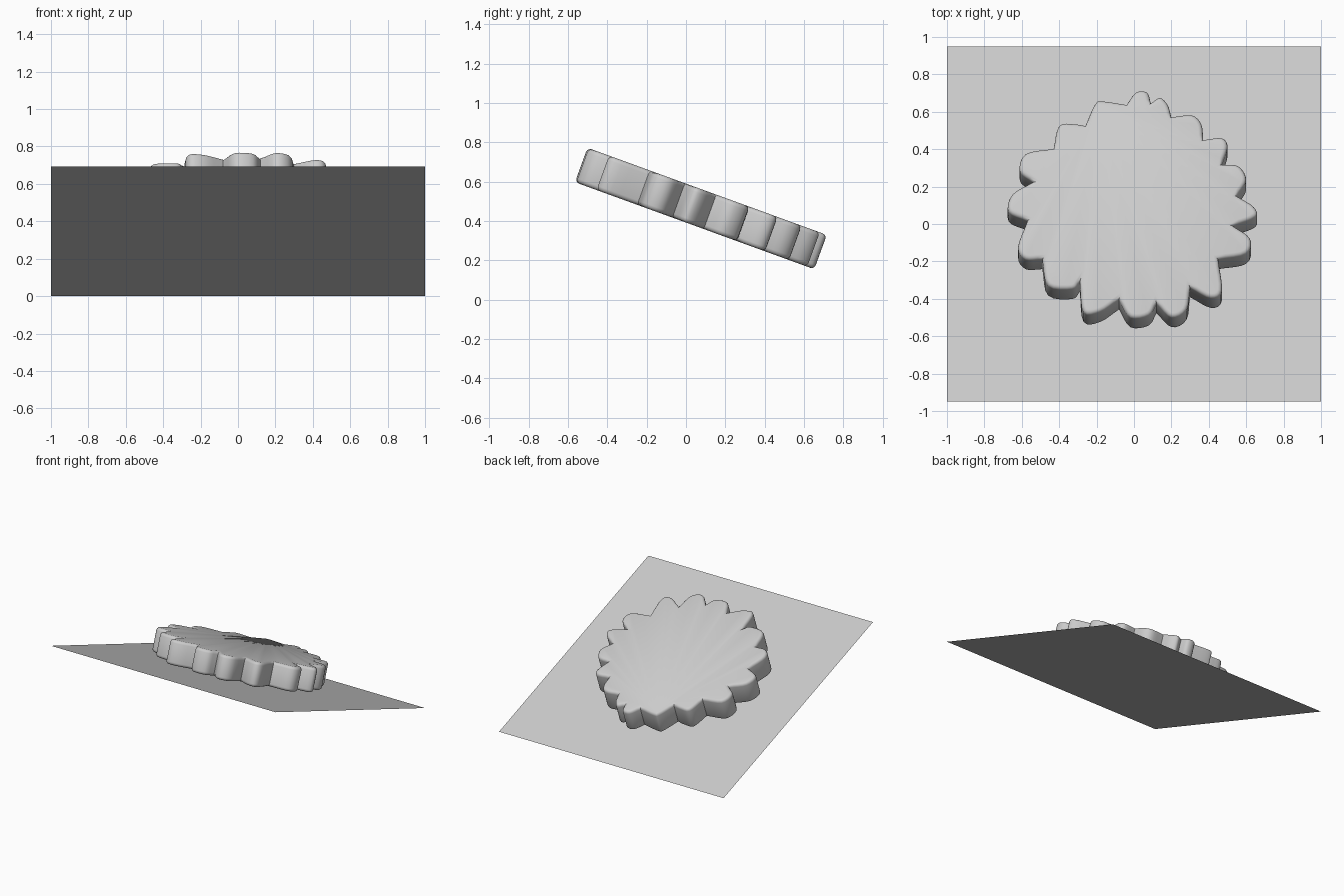
import bpy
import bmesh
import math
from mathutils import Matrix, Vector

cube = bpy.data.objects.get("Cube")
if cube:
    bpy.data.objects.remove(cube, do_unlink=True)

TILT = math.radians(20)
CENTRE_HEIGHT = 0.346
PLACE = Matrix.Translation((0, 0, CENTRE_HEIGHT)) @ Matrix.Rotation(-TILT, 4, "X")

# One plain grey for everything
GREY = (0.6, 0.6, 0.6, 1)
grey = bpy.data.materials.new("plain grey")
grey.use_nodes = True
grey.diffuse_color = GREY
grey.node_tree.nodes["Principled BSDF"].inputs["Base Color"].default_value = GREY


def add_part(name, bm):
    """Turn a bmesh into a tilted, grey object."""
    bm.transform(PLACE)
    mesh = bpy.data.meshes.new(name)
    bm.to_mesh(mesh)
    bm.free()
    mesh.materials.append(grey)
    part = bpy.data.objects.new(name, mesh)
    bpy.context.collection.objects.link(part)
    return part


def spline(a, b, c, d, t):
    """Smooth curve from b to c, guided by a and d."""
    return 0.5 * (2 * b + (c - a) * t + (2 * a - 5 * b + 4 * c - d) * t ** 2
                  + (3 * b - a - 3 * c + d) * t ** 3)


# Sloping sheet
bm = bmesh.new()
bmesh.ops.create_grid(bm, x_segments=1, y_segments=1, size=1)
bmesh.ops.scale(bm, vec=(1, 1.011, 1), verts=bm.verts)
add_part("sloping_sheet", bm)

# Scalloped disc: each petal has a sharp notch, then two shoulders (hundredths)
PETALS = [
    ((-4, 60), (1, 67), (7, 67)),
    ((9, 61), (14, 64), (18, 60)),
    ((20, 53), (31, 54), (36, 49)),
    ((37, 40), (47, 41), (50, 36)),
    ((47, 26), (56, 25), (60, 17)),
    ((55, 8), (64, 2), (65, -4)),
    ((53, -9), (62, -16), (60, -25)),
    ((45, -28), (47, -46), (41, -50)),
    ((30, -44), (28, -57), (20, -61)),
    ((12, -53), (8, -60), (-2, -61)),
    ((-8, -51), (-18, -58), (-27, -58)),
    ((-29, -41), (-33, -45), (-46, -43)),
    ((-49, -28), (-58, -28), (-62, -21)),
    ((-57, -6), (-67, -1), (-65, 9)),
    ((-54, 16), (-61, 22), (-58, 32)),
    ((-43, 35), (-40, 48), (-32, 49)),
    ((-26, 48), (-21, 60), (-17, 62)),
]
STEPS = 4
outline = []
for i, petal in enumerate(PETALS):
    notch, first, second = (Vector(p) / 100 for p in petal)
    end = Vector(PETALS[(i + 1) % len(PETALS)][0]) / 100
    path = [2 * notch - first, notch, first, second, end, 2 * end - second]
    for k in range(3):
        outline += [spline(*path[k:k + 4], s / STEPS) for s in range(STEPS)]

BOTTOM, TOP, ROUNDING = 0.044, 0.23, 0.022
bm = bmesh.new()
base = bm.faces.new([bm.verts.new((p.x, p.y, BOTTOM)) for p in outline])
raised = bmesh.ops.extrude_face_region(bm, geom=[base], use_keep_orig=True)
lifted = [v for v in raised["geom"] if isinstance(v, bmesh.types.BMVert)]
bmesh.ops.translate(bm, vec=(0, 0, TOP - BOTTOM), verts=lifted)
bmesh.ops.recalc_face_normals(bm, faces=bm.faces)

# Round the upper and lower rims only
rims = [e for e in bm.edges if abs(e.verts[0].co.z - e.verts[1].co.z) < 0.001]
bmesh.ops.bevel(bm, geom=rims, offset=ROUNDING, segments=3, profile=0.5,
                affect="EDGES", clamp_overlap=False)
disc = add_part("scalloped_disc", bm)

bpy.ops.object.select_all(action="DESELECT")
disc.select_set(True)
bpy.context.view_layer.objects.active = disc
bpy.ops.object.shade_smooth_by_angle(angle=math.radians(40))
